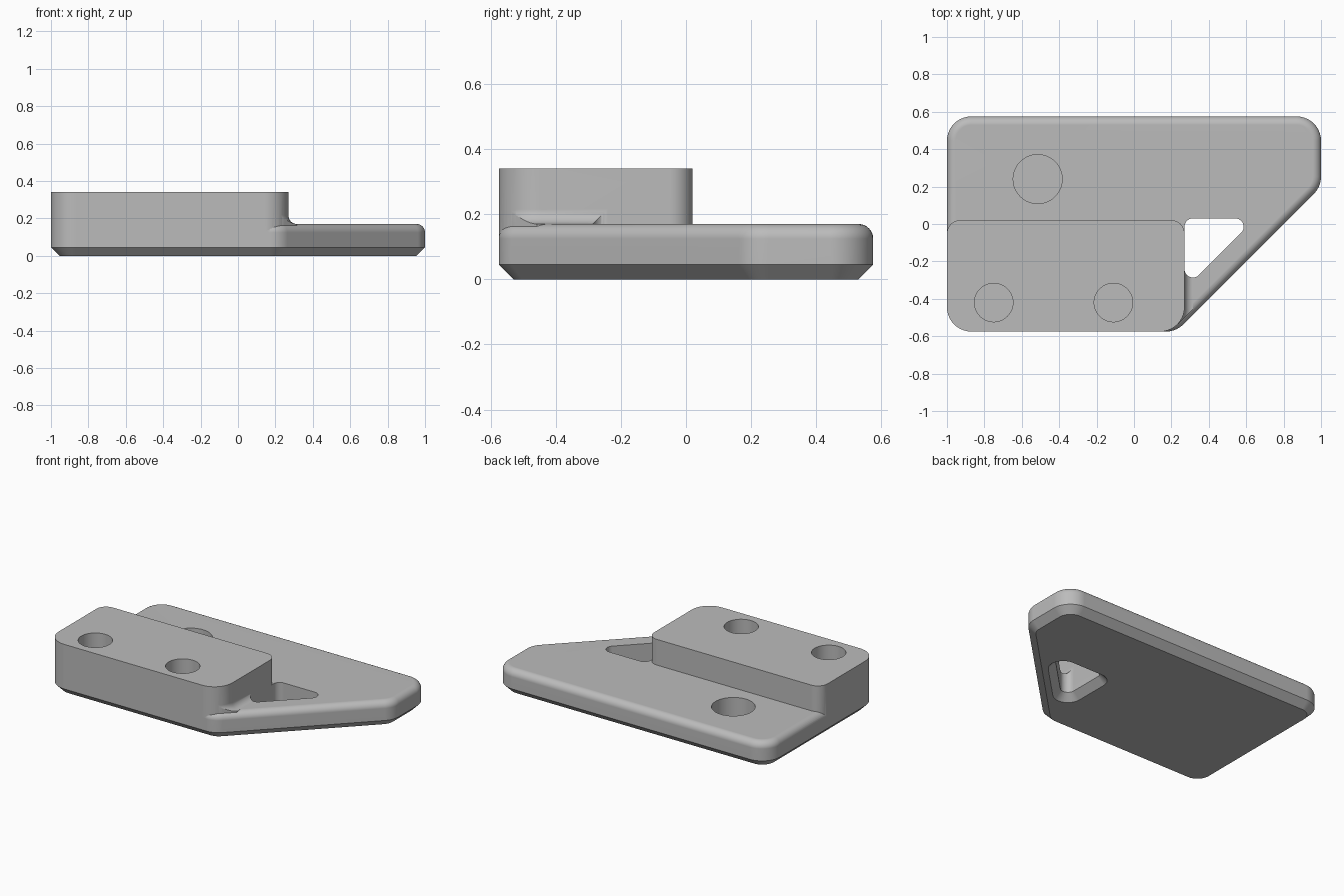
import bpy, bmesh
from math import sin, cos, pi, radians
from mathutils import Vector

default = bpy.data.objects.get("Cube")
if default:
    bpy.data.objects.remove(default, do_unlink=True)

grey = bpy.data.materials.new("plain grey")
grey.use_nodes = True
grey.diffuse_color = (0.5, 0.5, 0.5, 1)
grey.node_tree.nodes["Principled BSDF"].inputs["Base Color"].default_value = (0.5, 0.5, 0.5, 1)

ARC = 10       # steps per rounded corner
EDGE = 0.045   # size of chamfers and fillets
PLATE_TOP, BLOCK_TOP = 0.17, 0.34


def outline(corners, inset=0.0):
    """Rounded polygon from anticlockwise (x, y, radius) corners, offset inwards."""
    points = []
    for i, (x, y, r) in enumerate(corners):
        p = Vector((x, y))
        before = (p - Vector(corners[i - 1][:2])).normalized()
        after = (Vector(corners[(i + 1) % len(corners)][:2]) - p).normalized()
        n1, n2 = Vector((before.y, -before.x)), Vector((after.y, -after.x))
        centre = p - (n1 + n2) * (r / (1 + n1.dot(n2)))
        turn = n1.angle(n2)
        for k in range(ARC + 1):
            a = turn * k / ARC
            points.append(centre + (n1 * cos(a) + before * sin(a)) * (r - inset))
    return points


def loft(name, corners, levels):
    """Solid through (inset, z) levels of one rounded outline."""
    bm = bmesh.new()
    rings = [[bm.verts.new((p.x, p.y, z)) for p in outline(corners, d)] for d, z in levels]
    n = len(rings[0])
    for low, high in zip(rings, rings[1:]):
        for i in range(n):
            j = (i + 1) % n
            bm.faces.new((low[i], low[j], high[j], high[i]))
    bm.faces.new(rings[0][::-1])
    bm.faces.new(rings[-1])
    mesh = bpy.data.meshes.new(name)
    bm.to_mesh(mesh)
    bm.free()
    mesh.materials.append(grey)
    ob = bpy.data.objects.new(name, mesh)
    bpy.context.collection.objects.link(ob)
    return ob


def combine(target, tool, operation, keep=False):
    mod = target.modifiers.new(operation.lower(), "BOOLEAN")
    mod.operation, mod.solver, mod.object = operation, "EXACT", tool
    bpy.context.view_layer.objects.active = target
    bpy.ops.object.modifier_apply(modifier=mod.name)
    if not keep:
        bpy.data.objects.remove(tool, do_unlink=True)


# Plan shapes
plate_plan = [(-1, -0.575, 0.13), (0.225, -0.575, 0.13), (1, 0.2, 0.13),
              (1, 0.575, 0.13), (-1, 0.575, 0.13)]
block_plan = [(-1, -0.575, 0.13), (0.27, -0.575, 0.13), (0.27, 0.02, 0.07), (-1, 0.02, 0.07)]
window_plan = [(0.27, -0.35, EDGE), (0.65, 0.03, EDGE), (0.27, 0.03, EDGE)]

# Base plate: chamfered underside, rounded top edge
quarter = [pi / 2 * k / 8 for k in range(9)]
plate = loft("base_plate", plate_plan,
             [(EDGE, 0), (0, EDGE)] +
             [(EDGE * (1 - cos(a)), PLATE_TOP - EDGE + EDGE * sin(a)) for a in quarter])

# Concave fillet where the arm meets the block
fillet = loft("arm_fillet", block_plan,
              [(-EDGE, 0.12)] +
              [(-EDGE * (1 - sin(a)), PLATE_TOP + EDGE * (1 - cos(a))) for a in quarter])
combine(fillet, loft("plate_limit", plate_plan, [(0.02, 0.05), (0.02, 0.4)]), "INTERSECT")
arm_area = [(0.14, -0.7, 0.01), (0.5, -0.7, 0.01), (0.5, -0.2, 0.01), (0.14, -0.2, 0.01)]
combine(fillet, loft("arm_limit", arm_area, [(0, 0.05), (0, 0.4)]), "INTERSECT")
combine(plate, fillet, "UNION")

# Triangular window with a flared lower edge
combine(plate, loft("window_cutter", window_plan,
                    [(-EDGE - 0.02, -0.02), (0, EDGE), (0, 0.3)]), "DIFFERENCE")

# Raised block
combine(plate, loft("raised_block", block_plan, [(0, 0.08), (0, BLOCK_TOP)]), "UNION")

# Blind round sockets
for x, y, r in ((-0.515, 0.24, 0.131), (-0.75, -0.42, 0.103), (-0.11, -0.42, 0.103)):
    bpy.ops.mesh.primitive_cylinder_add(vertices=64, radius=r, depth=0.47, location=(x, y, 0.265))
    socket = bpy.context.object
    socket.data.materials.append(grey)
    combine(plate, socket, "DIFFERENCE")

# Smooth shading with crisp edges
plate.name = "bracket_body"
bpy.ops.object.select_all(action="DESELECT")
plate.select_set(True)
bpy.context.view_layer.objects.active = plate
bpy.ops.object.shade_smooth_by_angle(angle=radians(30))
weighted = plate.modifiers.new("even_normals", "WEIGHTED_NORMAL")
weighted.keep_sharp = True
